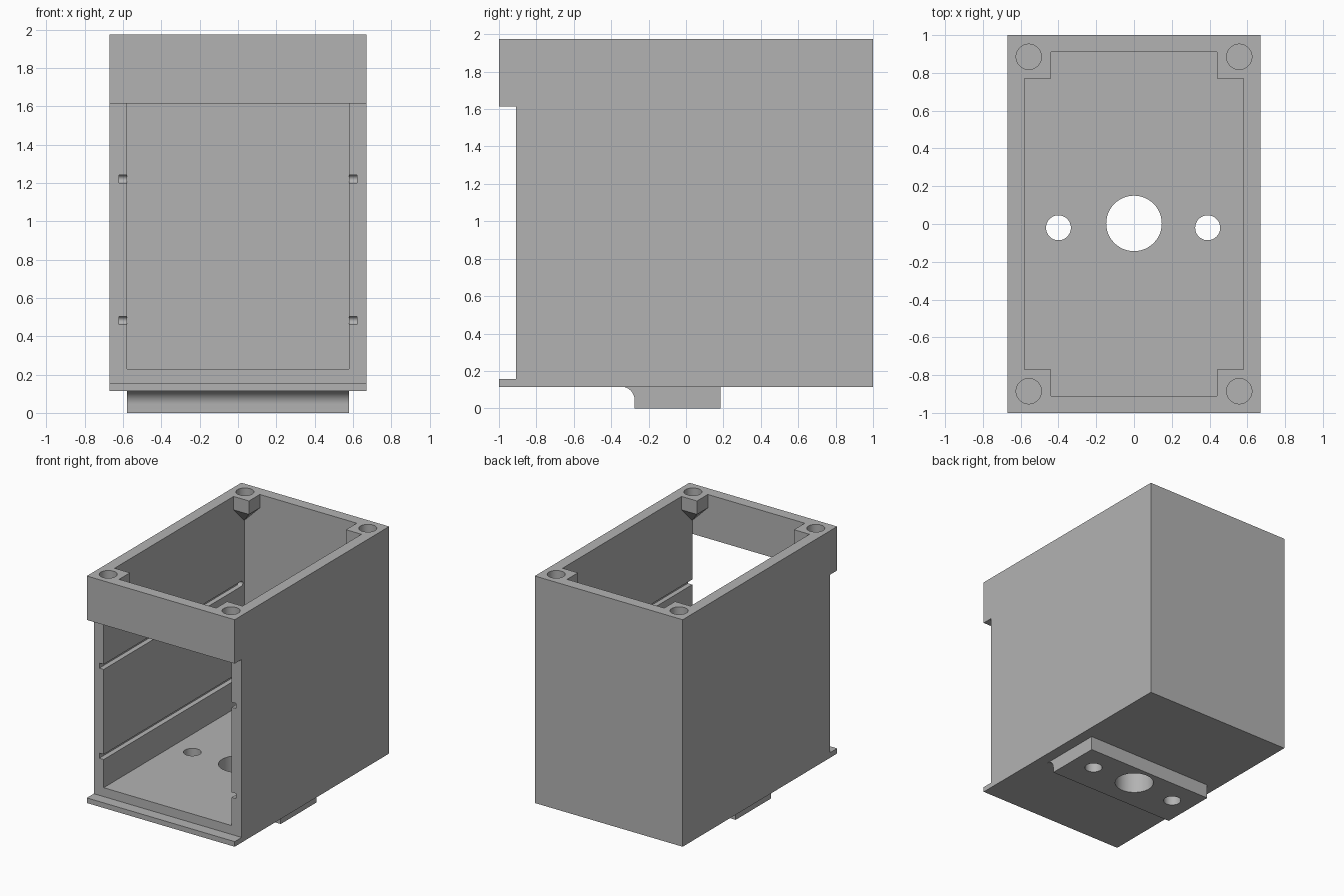
import bpy, bmesh, math
from mathutils import Matrix

cube = bpy.data.objects.get("Cube")
if cube:
    bpy.data.objects.remove(cube, do_unlink=True)

grey = bpy.data.materials.new("plain grey")
grey.use_nodes = True
grey.diffuse_color = (0.45, 0.45, 0.45, 1)
grey.node_tree.nodes["Principled BSDF"].inputs["Base Color"].default_value = (0.45, 0.45, 0.45, 1)

HALF_W, TOP, BASE = 0.67, 1.975, 0.115     # outer shell
IN_X, IN_Y, FLOOR = 0.58, 0.91, 0.23       # inner cavity
HEADER = 1.615                             # underside of the front header
CORNERS = [(sx, sy) for sx in (-1, 1) for sy in (-1, 1)]


def finish(bm, name):
    bmesh.ops.recalc_face_normals(bm, faces=bm.faces)
    mesh = bpy.data.meshes.new(name)
    bm.to_mesh(mesh)
    bm.free()
    mesh.materials.append(grey)
    ob = bpy.data.objects.new(name, mesh)
    bpy.context.collection.objects.link(ob)
    return ob


def side_profile(name, outline, half_width):
    """Extrude a (y, z) outline across x."""
    bm = bmesh.new()
    face = bm.faces.new([bm.verts.new((-half_width, y, z)) for y, z in outline])
    new = bmesh.ops.extrude_face_region(bm, geom=[face])["geom"]
    verts = [v for v in new if isinstance(v, bmesh.types.BMVert)]
    bmesh.ops.translate(bm, verts=verts, vec=(2 * half_width, 0, 0))
    return finish(bm, name)


def cylinder(name, x, y, z0, z1, radius):
    bm = bmesh.new()
    bmesh.ops.create_cone(bm, cap_ends=True, segments=48, radius1=radius, radius2=radius,
                          depth=z1 - z0, matrix=Matrix.Translation((x, y, (z0 + z1) / 2)))
    return finish(bm, name)


def post_shape(sx, sy):
    """Square corner post whose underside tapers back into the corner."""
    bm = bmesh.new()
    for inx, iny, z in ((0.44, 0.77, 2.3), (0.44, 0.77, 1.865), (IN_X, IN_Y, 1.725)):
        for x in (inx, 0.75):
            for y in (iny, 1.08):
                bm.verts.new((sx * x, sy * y, z))
    bmesh.ops.convex_hull(bm, input=bm.verts)
    return finish(bm, "corner_post_shape")


def cut(target, cutters):
    for c in cutters:
        c.hide_render = True
        mod = target.modifiers.new("cut", "BOOLEAN")
        mod.operation, mod.solver, mod.object = "DIFFERENCE", "EXACT", c
    bpy.context.view_layer.update()
    graph = bpy.context.evaluated_depsgraph_get()
    mesh = bpy.data.meshes.new_from_object(target.evaluated_get(graph))
    target.modifiers.clear()
    target.data = mesh


# Outer shell, with the recessed front between header and bottom lip
housing = side_profile("housing", [
    (-1, BASE), (1, BASE), (1, TOP), (-1, TOP),
    (-1, HEADER), (-IN_Y, HEADER), (-IN_Y, 0.157), (-1, 0.157)], HALF_W)

# Cavity, open at the top and front, leaving the four corner posts
cavity = side_profile("cavity_cutter", [
    (-IN_Y, 2.2), (-IN_Y, HEADER), (-0.95, 1.6), (-0.95, FLOOR),
    (IN_Y, FLOOR), (IN_Y, 2.2)], IN_X)
posts = [post_shape(sx, sy) for sx, sy in CORNERS]
cut(cavity, posts)

# Round-ended grooves along both inner side walls
grooves = []
for z in (0.482, 1.22):
    r = 0.021
    arc = [(0.87 + r * math.cos(a), z + r * math.sin(a))
           for a in (math.pi * (i / 12 - 0.5) for i in range(13))]
    grooves.append(side_profile("groove_cutter", [(-0.95, z - r)] + arc + [(-0.95, z + r)], 0.62))

# Blind screw holes and the holes through the floor
screws = [cylinder("screw_hole_cutter", sx * 0.557, sy * 0.885, TOP - 0.12, 2.2, 0.067)
          for sx, sy in CORNERS]
floor_holes = [cylinder("floor_hole_cutter", x, y, -0.1, 0.35, r)
               for x, y, r in ((0, 0.003, 0.147), (-0.4, -0.02, 0.066), (0.39, -0.02, 0.066))]

# Mounting foot below, with a concave fillet along its front
fr = 0.07
fillet = [(-0.345 + fr * math.cos(a), BASE - fr + fr * math.sin(a))
          for a in (math.pi / 2 * i / 12 for i in range(13))]
foot = side_profile("mounting_foot", [(0.185, BASE), (0.185, 0), (-0.275, 0)] + fillet, IN_X)

cut(housing, [cavity] + grooves + screws + floor_holes)
cut(foot, floor_holes)

for c in [cavity] + posts + grooves + screws + floor_holes:
    bpy.data.objects.remove(c, do_unlink=True)

# Smooth the round walls, keep the box edges sharp
for ob in (housing, foot):
    bpy.ops.object.select_all(action="DESELECT")
    ob.select_set(True)
    bpy.context.view_layer.objects.active = ob
    bpy.ops.object.shade_smooth_by_angle(angle=math.radians(30))
